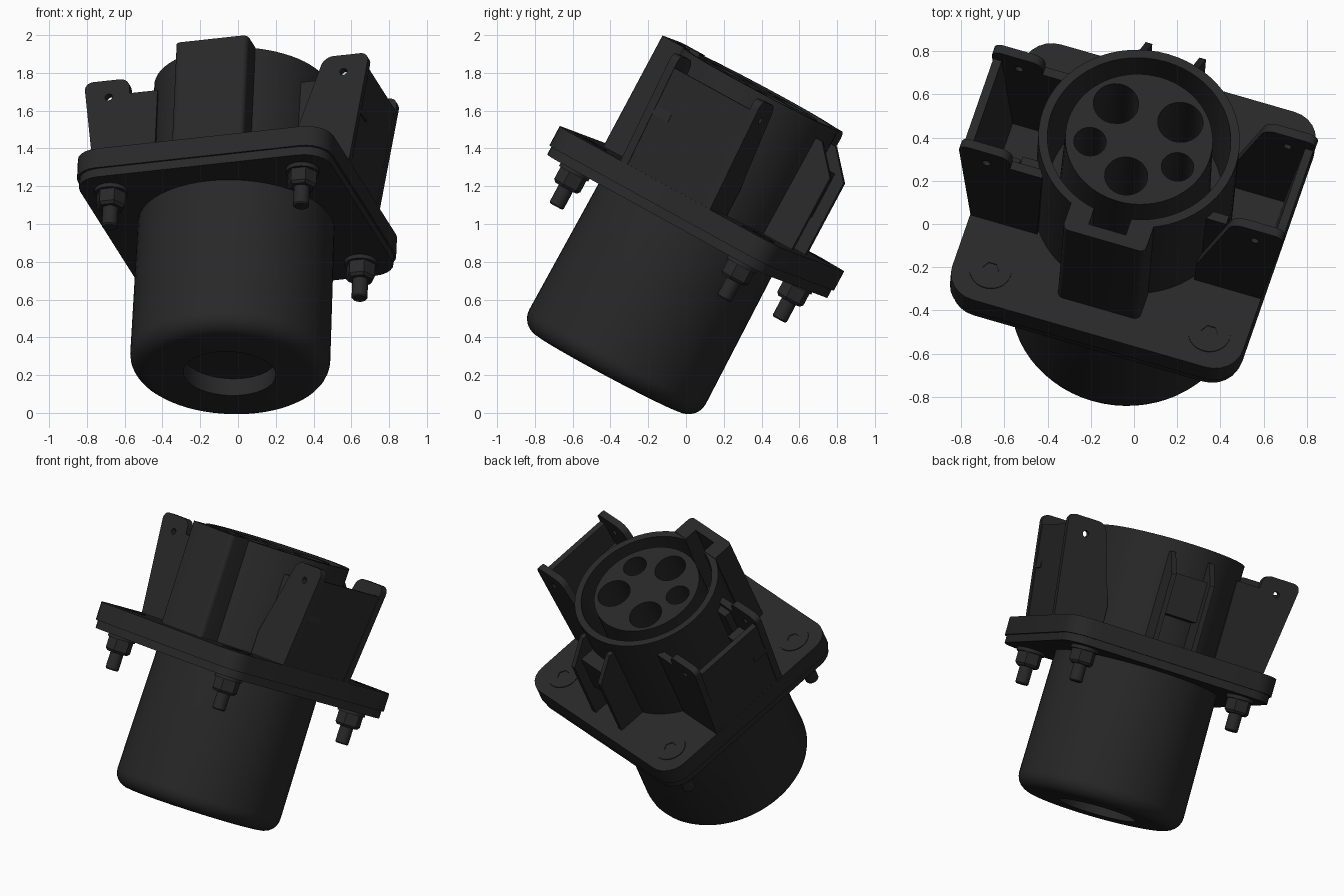
import bpy, bmesh, math
from mathutils import Matrix, Vector

if "Cube" in bpy.data.objects:
    bpy.data.objects.remove(bpy.data.objects["Cube"])

# Tilted local frame: u across, v back, w along the socket axis
W = Vector((0.04, 0.47, 0.88)).normalized()
U = Vector((0.956, -0.276, 0.104))
U = (U - W * U.dot(W)).normalized()
V = W.cross(U)
O = Vector((-0.045, -0.41, 0.208))
M = Matrix.Translation(O) @ Matrix((U, V, W)).transposed().to_4x4()

black = bpy.data.materials.new("black_plastic")
black.diffuse_color = (0.021, 0.021, 0.021, 1)
black.use_nodes = True
black.node_tree.nodes["Principled BSDF"].inputs["Base Color"].default_value = black.diffuse_color


def finish(name, bm, angle=30):
    bmesh.ops.recalc_face_normals(bm, faces=bm.faces)
    bm.transform(M)
    me = bpy.data.meshes.new(name)
    bm.to_mesh(me)
    bm.free()
    me.materials.append(black)
    ob = bpy.data.objects.new(name, me)
    bpy.context.collection.objects.link(ob)
    smooth(ob, angle)
    return ob


def smooth(ob, angle=30):
    bpy.ops.object.select_all(action='DESELECT')
    ob.select_set(True)
    bpy.context.view_layer.objects.active = ob
    bpy.ops.object.shade_smooth_by_angle(angle=math.radians(angle))


def lathe(bm, prof, cx=0, cy=0, n=48):
    """Revolve (radius, height) points; the ends are capped."""
    rings = []
    for r, h in prof:
        rings.append([bm.verts.new((cx + r * math.cos(2 * math.pi * i / n),
                                    cy + r * math.sin(2 * math.pi * i / n), h)) for i in range(n)])
    for a, b in zip(rings, rings[1:]):
        for i in range(n):
            j = (i + 1) % n
            bm.faces.new((a[i], a[j], b[j], b[i]))
    bm.faces.new(rings[0])
    bm.faces.new(rings[-1])


def prism(bm, pts, axis, lo, hi):
    """Extrude a 2D outline along axis 0, 1 or 2; points are (a, b[, corner radius])."""
    out = []
    for i, p in enumerate(pts):
        c = Vector(p[:2])
        r = p[2] if len(p) > 2 else 0
        if not r:
            out.append(c)
            continue
        a = c + (Vector(pts[i - 1][:2]) - c).normalized() * r
        b = c + (Vector(pts[(i + 1) % len(pts)][:2]) - c).normalized() * r
        m = a + b - c                                   # arc centre for a square corner
        for k in range(7):
            t = k / 6 * math.pi / 2
            out.append(m + (a - m) * math.cos(t) + (b - m) * math.sin(t))

    def place(p, t):
        q = [p.x, p.y]
        q.insert(axis, t)
        return bm.verts.new(q)
    A = [place(p, lo) for p in out]
    B = [place(p, hi) for p in out]
    bm.faces.new(A)
    bm.faces.new(B)
    for i in range(len(A)):
        j = (i + 1) % len(A)
        bm.faces.new((A[i], A[j], B[j], B[i]))


def box(bm, x0, x1, y0, y1, z0, z1):
    prism(bm, [(x0, y0), (x1, y0), (x1, y1), (x0, y1)], 2, z0, z1)


def cut(ob, bm):
    cutter = finish("cutter", bm)
    cutter.hide_render = True
    mod = ob.modifiers.new("cut", 'BOOLEAN')
    mod.operation = 'DIFFERENCE'
    mod.solver = 'EXACT'
    mod.object = cutter
    bpy.context.view_layer.objects.active = ob
    bpy.ops.object.modifier_apply(modifier="cut")
    bpy.data.objects.remove(cutter)
    smooth(ob)


# Rear housing with rounded bottom and shallow recess
bm = bmesh.new()
fillet = [(0.43 + 0.1 * math.sin(t * math.pi / 12), 0.1 - 0.1 * math.cos(t * math.pi / 12)) for t in range(7)]
lathe(bm, [(0.245, 0.1), (0.245, 0)] + fillet + [(0.52, 0.92)], n=64)
finish("rear_housing", bm)

# Mounting flange in two layers
for name, s, lo, hi in (("flange_plate", 0.705, 0.935, 1.05), ("flange_gasket", 0.695, 0.885, 0.935)):
    bm = bmesh.new()
    prism(bm, [(-s, -s, 0.14), (s, -s, 0.14), (s, s, 0.14), (-s, s, 0.14)], 2, lo, hi)
    finish(name, bm)

# Socket shell, ring groove and core face
TOP = 1.71
bm = bmesh.new()
lathe(bm, [(0.46, 1.0), (0.467, TOP), (0.425, TOP), (0.405, 1.2), (0.35, 1.2), (0.342, TOP - 0.005)], n=64)
shell = finish("socket_shell", bm)


def slot():
    b = bmesh.new()
    box(b, -0.09, 0.09, -0.505, -0.37, 1.25, 1.9)
    return b


cut(shell, slot())
contacts = [(-0.156, 0.145, 0.105), (0.156, 0.145, 0.105), (-0.212, -0.083, 0.075),
            (0.212, -0.083, 0.075), (0, -0.203, 0.1)]
bm = bmesh.new()
for x, y, r in contacts:
    lathe(bm, [(r, 1.3), (r, 1.9)], x, y, 32)
cut(shell, bm)

# Contact pins inside the holes
bm = bmesh.new()
for x, y, r in contacts:
    lathe(bm, [(r * 0.45, 1.28), (r * 0.45, 1.42), (r * 0.3, 1.46)], x, y, 20)
finish("contact_pins", bm)

# Keyway block on the front of the shell
bm = bmesh.new()
prism(bm, [(-0.2, -0.42), (-0.2, -0.565, 0.03), (0.2, -0.565, 0.03), (0.2, -0.42)], 2, 1.03, TOP + 0.005)
key = finish("keyway_block", bm)
cut(key, slot())

# Hinge brackets on both sides: two ears, an outer wall and a pin hole
for s, side in ((-1, "left"), (1, "right")):
    bm = bmesh.new()
    if s < 0:
        ear = [(0.38, 1.03), (0.70, 1.03), (0.79, 1.69, 0.05), (0.54, 1.69, 0.05), (0.535, 1.6), (0.38, 1.6)]
    else:
        ear = [(0.38, 1.03), (0.70, 1.03), (0.79, 1.69, 0.05), (0.54, 1.69, 0.05), (0.385, 1.2)]
    ears = [(s * p[0],) + tuple(p[1:]) for p in ear]
    for v in (-0.26, 0.26):
        prism(bm, ears, 1, v - 0.022, v + 0.022)
    ob = finish(side + "_bracket_ears", bm)
    bm = bmesh.new()
    prism(bm, [(s * 0.65 + 0.02 * math.cos(k * math.pi / 8), 1.59 + 0.02 * math.sin(k * math.pi / 8))
               for k in range(16)], 1, -0.4, 0.4)
    cut(ob, bm)

    bm = bmesh.new()
    prism(bm, [(s * 0.655, 1.03), (s * 0.695, 1.03), (s * 0.775, 1.62), (s * 0.735, 1.62)], 1, -0.25, 0.25)
    finish(side + "_bracket_wall", bm)

    # small stop beside the front ear, and shoulder against the shell
    bm = bmesh.new()
    box(bm, *sorted((s * 0.52, s * 0.745)), -0.24, -0.14, 1.35, 1.45)
    box(bm, *sorted((s * 0.36, s * 0.50)), -0.235, -0.19, 1.05, 1.58)
    finish(side + "_bracket_stop", bm)

# Latch ribs and catch behind the shell
bm = bmesh.new()
for x in (-0.13, 0.13):
    prism(bm, [(0.42, 1.03), (0.615, 1.03), (0.615, 1.48), (0.48, 1.63), (0.42, 1.63)], 0, x - 0.016, x + 0.016)
finish("latch_ribs", bm)
bm = bmesh.new()
box(bm, -0.12, 0.12, 0.42, 0.55, 1.24, 1.5)
finish("latch_catch", bm)

# Bolts: flush heads with hex sockets, washers, nuts and shanks
corners = [(x, y) for x in (-0.53, 0.53) for y in (-0.53, 0.53)]
heads, sockets, washers, nuts, shanks = (bmesh.new() for _ in range(5))
for x, y in corners:
    lathe(heads, [(0.05, 0.98), (0.092, 1.04), (0.098, 1.045), (0.098, 1.055)], x, y, 32)
    lathe(sockets, [(0.04, 1.02), (0.04, 1.1)], x, y, 6)
    lathe(washers, [(0.088, 0.862), (0.088, 0.89)], x, y, 32)
    lathe(nuts, [(0.066, 0.775), (0.08, 0.79), (0.08, 0.865)], x, y, 6)
    lathe(shanks, [(0.036, 0.665), (0.042, 0.672), (0.042, 0.9)], x, y, 24)
cut(finish("bolt_heads", heads), sockets)
finish("washers", washers)
finish("nuts", nuts)
finish("bolt_shanks", shanks)
